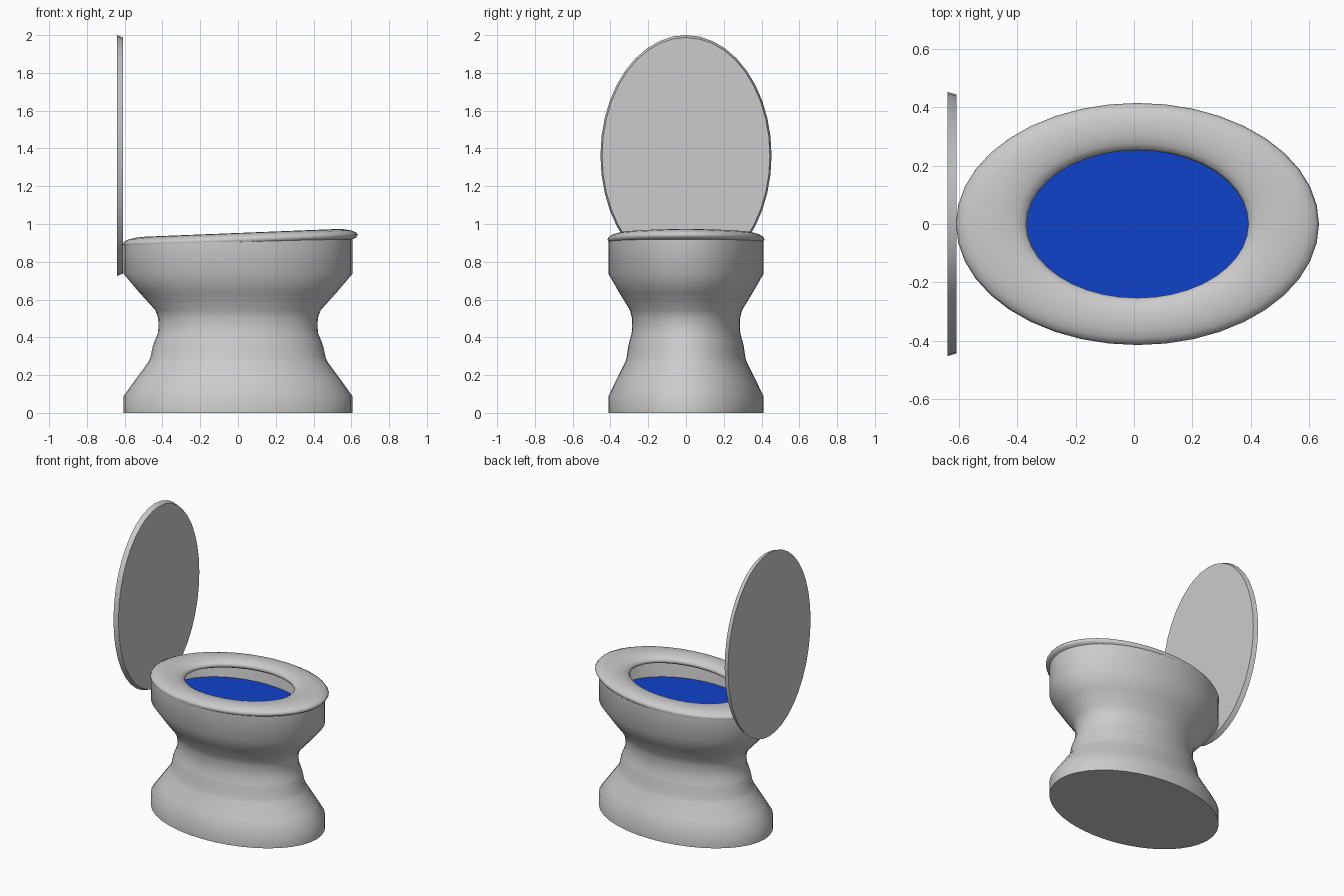
import bpy, bmesh, math

if "Cube" in bpy.data.objects:
    bpy.data.objects.remove(bpy.data.objects["Cube"])

SEGS = 40
TILT = 0.04          # slope of the seat and bowl rim, rising toward +x


def lathe(name, profile, sx, sy, loop=False, angle=35):
    """Spin (radius, z) points into an elliptical solid; radius 0 closes to a pole."""
    bm = bmesh.new()
    rings = []
    for r, z in profile:
        if r == 0:
            rings.append([bm.verts.new((0, 0, z))])
        else:
            rings.append([bm.verts.new((r * sx * math.cos(2 * math.pi * i / SEGS),
                                        r * sy * math.sin(2 * math.pi * i / SEGS), z))
                          for i in range(SEGS)])
    pairs = list(zip(rings, rings[1:]))
    if loop:
        pairs.append((rings[-1], rings[0]))
    for a, b in pairs:
        for i in range(SEGS):
            j = (i + 1) % SEGS
            if len(a) == 1:
                bm.faces.new((a[0], b[j], b[i]))
            elif len(b) == 1:
                bm.faces.new((a[i], a[j], b[0]))
            else:
                bm.faces.new((a[i], a[j], b[j], b[i]))
    if len(bm.faces) > SEGS:
        bmesh.ops.recalc_face_normals(bm, faces=bm.faces)
    mesh = bpy.data.meshes.new(name)
    bm.to_mesh(mesh)
    bm.free()
    obj = bpy.data.objects.new(name, mesh)
    bpy.context.collection.objects.link(obj)
    bpy.ops.object.select_all(action='DESELECT')
    obj.select_set(True)
    bpy.context.view_layer.objects.active = obj
    bpy.ops.object.shade_smooth_by_angle(angle=math.radians(angle))
    return obj


# pedestal and bowl: flared foot, narrow waist, straight rim, hollow top
body = lathe("bowl_and_pedestal", [
    (0, 0), (1, 0), (1, 0.09), (0.905, 0.17), (0.79, 0.265), (0.768, 0.29),
    (0.745, 0.355), (0.73, 0.38), (0.702, 0.42), (0.695, 0.46), (0.70, 0.505),
    (0.725, 0.545), (0.86, 0.635), (1, 0.735), (1, 0.915),
    (0.84, 0.915), (0.80, 0.775), (0, 0.775)], 0.605, 0.41, angle=50)
for v in body.data.vertices:
    if v.co.z > 0.9:
        v.co.z += TILT * v.co.x

# seat: flattened oval ring
ring = [(0.805 + 0.195 * math.cos(t), 0.035 * math.sin(t))
        for t in (2 * math.pi * k / 16 for k in range(16))]
seat = lathe("seat", ring, 0.623, 0.415, loop=True, angle=80)
seat.location = (0.012, 0, 0.918)
seat.rotation_euler = (0, -TILT, 0)

# water surface
water = lathe("water", [(0.81, 0), (0, 0)], 0.605, 0.41)
water.location.z = 0.787
blue = bpy.data.materials.new("water_blue")
blue.diffuse_color = (0.005, 0.055, 0.6, 1)
blue.use_nodes = True
blue.node_tree.nodes["Principled BSDF"].inputs["Base Color"].default_value = blue.diffuse_color
water.data.materials.append(blue)

# raised lid: upright oval plate with a slight taper toward the front
lid = lathe("lid", [(0, 0), (1, 0), (0.98, 0.032), (0, 0.032)], 0.6375, 0.453)
lid.location = (-0.64, 0, 1.3625)
lid.rotation_euler = (0, math.pi / 2, 0)
